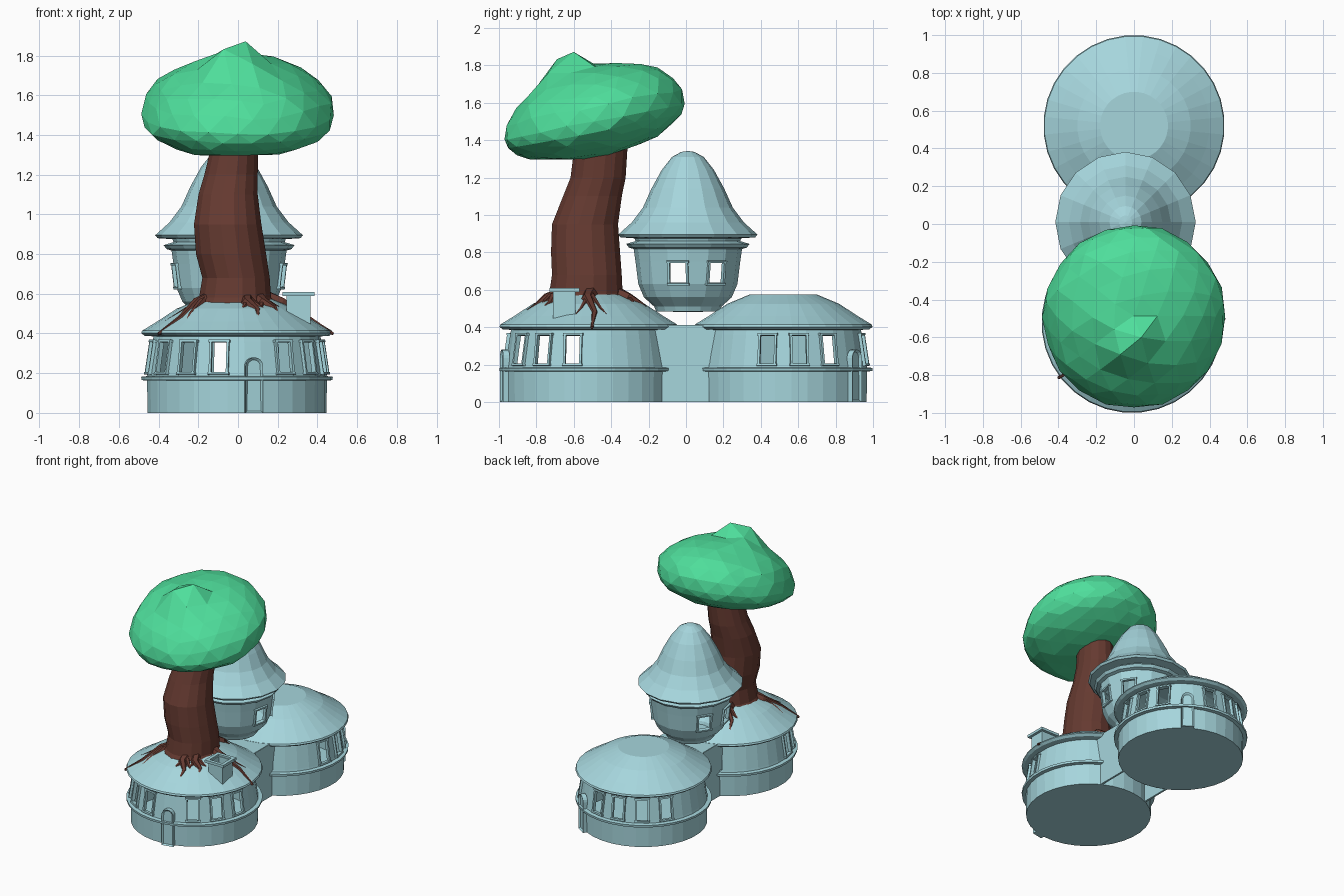
import bpy, bmesh, math, random
from mathutils import Matrix, Vector, noise

random.seed(4)
if "Cube" in bpy.data.objects:
    bpy.data.objects.remove(bpy.data.objects["Cube"])


def material(name, rgb):
    m = bpy.data.materials.new(name)
    m.use_nodes = True
    m.diffuse_color = (*rgb, 1)
    m.node_tree.nodes["Principled BSDF"].inputs["Base Color"].default_value = (*rgb, 1)
    return m


STONE = material("pale teal", (0.38, 0.67, 0.72))
BARK = material("dark brown", (0.13, 0.042, 0.03))
LEAF = material("leaf green", (0.077, 0.73, 0.33))


def finish(name, bm, mat):
    bmesh.ops.recalc_face_normals(bm, faces=bm.faces)
    me = bpy.data.meshes.new(name)
    bm.to_mesh(me)
    bm.free()
    me.materials.append(mat)
    ob = bpy.data.objects.new(name, me)
    bpy.context.collection.objects.link(ob)
    return ob


def loft(name, rings, segs, mat, skip=None, shell=0):
    """Joins ellipse rings (cx, cy, rx, ry, z); skip(row, segment) leaves openings."""
    bm = bmesh.new()
    loops = []
    for cx, cy, rx, ry, z in rings:
        angles = [(k - 0.5) * math.tau / segs for k in range(segs)]
        loops.append([bm.verts.new((cx + rx * math.cos(a), cy + ry * math.sin(a), z)) for a in angles])
    for row, (lo, hi) in enumerate(zip(loops, loops[1:])):
        for k in range(segs):
            if not (skip and skip(row, k)):
                n = (k + 1) % segs
                bm.faces.new((lo[k], lo[n], hi[n], hi[k]))
    bmesh.ops.remove_doubles(bm, verts=bm.verts, dist=0.0005)
    ob = finish(name, bm, mat)
    if shell:
        mod = ob.modifiers.new("thickness", "SOLIDIFY")
        mod.thickness = shell
    return ob


def lathe(name, centre, profile, segs, mat, skip=None, shell=0):
    return loft(name, [(*centre, r, r, z) for r, z in profile], segs, mat, skip, shell)


def add_box(bm, size, matrix):
    bmesh.ops.create_cube(bm, size=1, matrix=matrix @ Matrix.Diagonal((*size, 1)))


def around(centre, angle, radius, z, tilt=0):
    """Local x points outward, y along the wall, z up."""
    return (Matrix.Translation((*centre, z)) @ Matrix.Rotation(angle, 4, "Z")
            @ Matrix.Translation((radius, 0, 0)) @ Matrix.Rotation(-tilt, 4, "Y"))


def window_frames(name, centre, angles, radius, z, w, h, tilt):
    bm = bmesh.new()
    for a in angles:
        m = around(centre, a, radius, z, tilt)
        for side in (-1, 1):
            add_box(bm, (0.025, 0.012, h), m @ Matrix.Translation((0, side * w / 2, 0)))
            add_box(bm, (0.03, w + 0.02, 0.012), m @ Matrix.Translation((0, 0, side * h / 2)))
    return finish(name, bm, STONE)


def arched_door(name, centre, angle):
    bm = bmesh.new()
    m = around(centre, angle, 0.44, 0)
    outline = [(-0.045, 0), (0.045, 0)]
    outline += [(0.045 * math.cos(t * math.pi / 8), 0.235 + 0.045 * math.sin(t * math.pi / 8)) for t in range(9)]
    face = bm.faces.new([bm.verts.new(m @ Vector((0, y, z))) for y, z in outline])
    out = bmesh.ops.extrude_face_region(bm, geom=[face])
    moved = [v for v in out["geom"] if isinstance(v, bmesh.types.BMVert)]
    front = [f for f in out["geom"] if isinstance(f, bmesh.types.BMFace)]
    bmesh.ops.translate(bm, verts=moved, vec=m.to_3x3() @ Vector((0.035, 0, 0)))
    bm.normal_update()
    bmesh.ops.inset_region(bm, faces=front, thickness=0.013, depth=0)
    inner = {v for f in front for v in f.verts}
    bmesh.ops.translate(bm, verts=list(inner), vec=m.to_3x3() @ Vector((-0.012, 0, 0)))
    finish(name, bm, STONE)


# Round houses: walls with openings, roof, window frames and door
SEG = 32
WALL = [(0, 0), (0.448, 0), (0.45, 0.163), (0.478, 0.165), (0.48, 0.182), (0.45, 0.185),
        (0.447, 0.2), (0.422, 0.36), (0.415, 0.4)]
ROOF = [(0.41, 0.385), (0.462, 0.388), (0.48, 0.402), (0.475, 0.414), (0.4, 0.46),
        (0.3, 0.525), (0.18, 0.575), (0, 0.575)]


def house(name, centre, door, windows, hall):
    holes = {k % SEG for k in windows} | {(hall + k) % SEG for k in range(-2, 3)}
    step = math.tau / SEG
    lathe(name + "_wall", centre, WALL, SEG, STONE, lambda row, k: row == 6 and k in holes, 0.012)
    lathe(name + "_roof", centre, ROOF, SEG, STONE)
    window_frames(name + "_window_frames", centre, [k * step for k in windows],
                  0.435, 0.28, 0.088, 0.165, 0.15)
    arched_door(name + "_door", centre, door * step)


FRONT, BACK, TOWER = (-0.01, -0.52), (0, 0.52), (-0.045, 0.01)
house("front_house", FRONT, -7, (-5, -3, -1, -9, -11, -13, -15), 8)
house("back_house", BACK, 5, (3, 1, -1, 7, 9, 11, 13), -8)

# Covered passage joining the houses
bm = bmesh.new()
for side in (-1, 1):
    add_box(bm, (0.015, 0.36, 0.41), Matrix.Translation((side * 0.2, 0, 0.205)))
add_box(bm, (0.41, 0.36, 0.015), Matrix.Translation((0, 0, 0.405)))
finish("passage", bm, STONE)

# Tower body, double rim and bell roof
ROOM = [(0, 0.48), (0.17, 0.485), (0.18, 0.51), (0.235, 0.56), (0.265, 0.63), (0.28, 0.75),
        (0.29, 0.82)]
BELL = [(0.28, 0.815), (0.315, 0.825), (0.33, 0.845), (0.28, 0.86), (0.285, 0.875), (0.36, 0.88),
        (0.372, 0.895), (0.3, 0.96), (0.24, 1.04), (0.195, 1.14), (0.14, 1.24), (0.085, 1.31),
        (0.035, 1.337), (0, 1.342)]
SIDES = 16
room_windows = (0, 2, 7, 9)
turn = -math.pi / SIDES
body = lathe("tower_room", (0, 0), ROOM, SIDES, STONE,
             lambda row, k: row == 4 and k in room_windows, 0.012)
cap = lathe("tower_roof", (0, 0), BELL, SIDES, STONE)
for ob in (body, cap):
    ob.location = (*TOWER, 0)
    ob.rotation_euler.z = turn
window_frames("tower_window_frames", TOWER, [turn + k * math.tau / SIDES for k in room_windows],
              0.267, 0.69, 0.1, 0.12, -0.12)

# Chimney: flared hollow box with a rim
bm = bmesh.new()
spot = Matrix.Translation((0.305, -0.65, 0))
for side in (-1, 1):
    for quarter in (0, math.pi / 2):
        m = spot @ Matrix.Rotation(quarter, 4, "Z")
        add_box(bm, (0.012, 0.12, 0.15), m @ Matrix.Translation((side * 0.054, 0, 0.52)))
        add_box(bm, (0.025, 0.16, 0.02), m @ Matrix.Translation((side * 0.067, 0, 0.598)))
finish("chimney", bm, STONE)

# Trunk
loft("trunk", [(-0.015, -0.535, 0.22, 0.23, 0.53), (-0.015, -0.535, 0.185, 0.2, 0.58),
               (-0.01, -0.53, 0.173, 0.19, 0.68), (-0.035, -0.537, 0.18, 0.188, 0.8),
               (-0.052, -0.54, 0.173, 0.18, 0.95), (-0.05, -0.5, 0.152, 0.16, 1.1),
               (-0.035, -0.47, 0.137, 0.15, 1.2), (-0.015, -0.455, 0.118, 0.145, 1.36)], 16, BARK)


# Roots running down the roof, tapering, with forks
def roof_z(r):
    return 0.575 - max(0, r - 0.18) * 0.6


def root(name, path, thick):
    bm = bmesh.new()
    pts = [Vector((FRONT[0] + r * math.cos(math.radians(a)), FRONT[1] + r * math.sin(math.radians(a)),
                   roof_z(r) + 0.008)) for a, r in path]
    loops = []
    for i, p in enumerate(pts):
        along = (pts[min(i + 1, len(pts) - 1)] - pts[max(i - 1, 0)]).normalized()
        side = along.cross(Vector((0, 0, 1))).normalized()
        up = side.cross(along)
        rad = thick * (1 - 0.8 * i / (len(pts) - 1))
        loops.append([bm.verts.new(p + rad * (side * math.cos(t) + up * math.sin(t)))
                      for t in (j * math.tau / 6 for j in range(6))])
    for lo, hi in zip(loops, loops[1:]):
        for k in range(6):
            bm.faces.new((lo[k], lo[k - 1], hi[k - 1], hi[k]))
    bm.faces.new(loops[-1])
    bm.faces.new(loops[0])
    finish(name, bm, BARK)


for i, (angle, length) in enumerate([(-143, 0.49), (-72, 0.36), (-50, 0.33), (2, 0.49), (72, 0.34), (125, 0.37)]):
    mid = (0.17 + length) / 2
    root(f"root_{i}", [(angle + 4, 0.14), (angle - 4, 0.23), (angle + 3, mid + 0.03), (angle, length)], 0.042)
    for side in (-1, 1):
        root(f"root_{i}_fork_{side + 2}", [(angle, 0.2), (angle + side * 9, mid),
                                          (angle + side * 16, length * 0.88)], 0.022)

# Leaf crown: tilted, squashed ball with an off-centre peak
bm = bmesh.new()
bmesh.ops.create_icosphere(bm, subdivisions=3, radius=1)
for v in bm.verts:
    x, y, z = v.co
    wobble = 1 + 0.04 * noise.noise(v.co * 2.2)
    px, py = x * 0.485 * wobble, -0.49 + y * 0.485
    height = 1.5 + 0.2 * (py + 0.49) + z * (0.3 if z > 0 else 0.2) * wobble
    if z > 0:
        height += 0.155 * math.exp(-((px / 0.12) ** 2 + ((py + 0.66) / 0.1) ** 2))
    v.co = Vector((px, py, max(height, 1.295 + 0.01 * random.random())))
    v.co += Vector([random.uniform(-0.006, 0.006) for _ in range(3)])
finish("leaf_crown", bm, LEAF)
